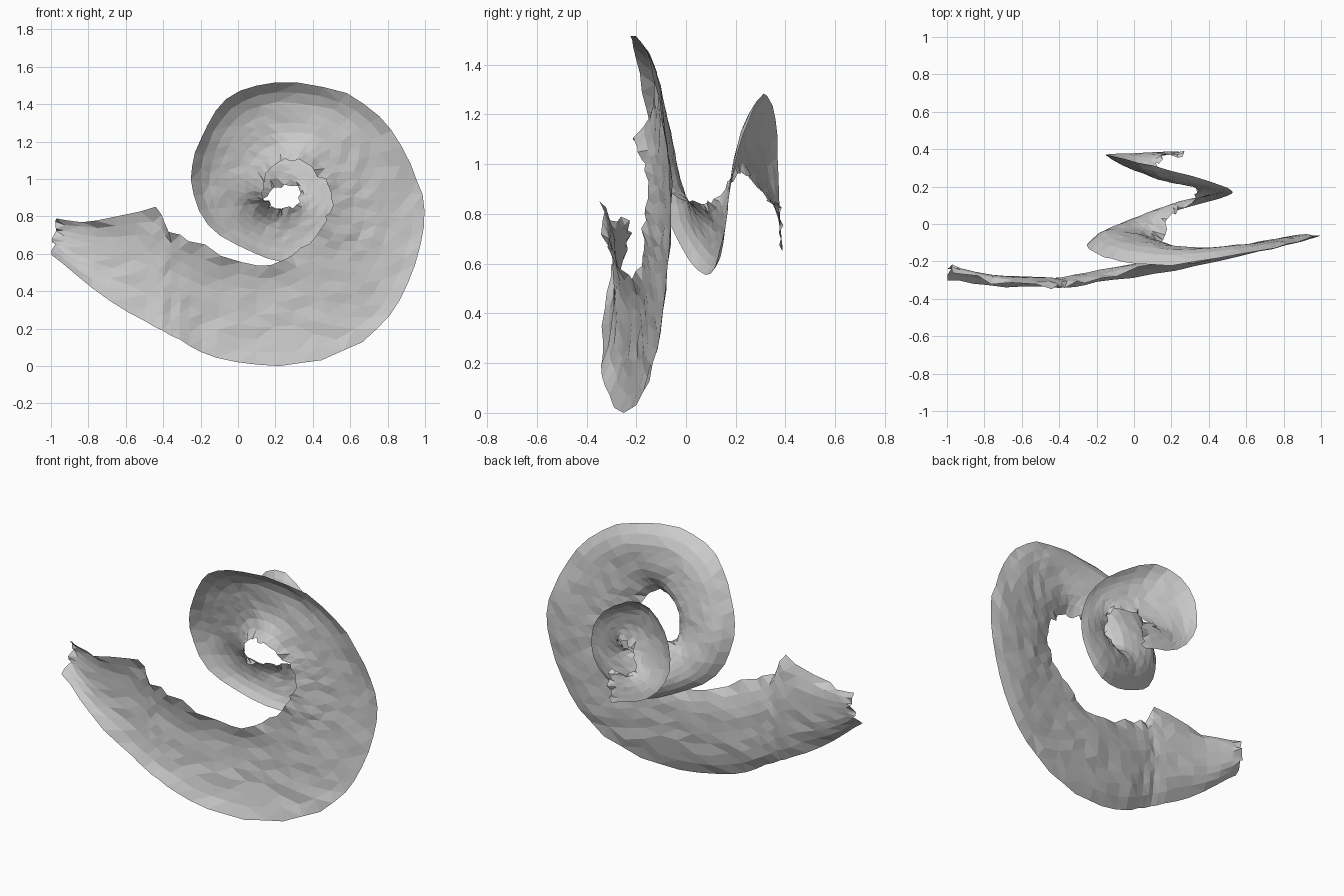
import bpy
import bmesh
import random
from mathutils import Vector

random.seed(4)
ACROSS = 8      # facets over the width of the band
STEPS = 3       # facets between two stations

cube = bpy.data.objects.get("Cube")
if cube:
    bpy.data.objects.remove(cube, do_unlink=True)

# Outer rim of the coil, from the broad open end to the inner tip
outer = [
    (-.99, -.29, .6), (-.78, -.33, .42), (-.5, -.34, .24), (-.36, -.34, .17),
    (-.2, -.31, .08), (.1, -.27, .01), (.45, -.2, .04), (.75, -.13, .2),
    (.91, -.09, .45), (.99, -.06, .75), (.96, -.07, 1), (.82, -.11, 1.26),
    (.58, -.16, 1.46), (.2, -.22, 1.52), (-.06, -.2, 1.43), (-.2, -.16, 1.22),
    (-.25, -.11, 1), (-.16, -.06, .76), (.08, .02, .61), (.32, .1, .56),
    (.5, .15, .72), (.52, .18, .92), (.4, .23, 1.12), (.1, .31, 1.29),
    (-.1, .36, 1.18), (-.15, .37, .95), (0, .38, .74), (.25, .39, .66),
]

# Inner rim, station by station opposite the outer rim
inner = [
    (-.98, -.25, .79), (-.75, -.31, .79), (-.45, -.34, .85), (-.36, -.33, .73),
    (-.18, -.29, .64), (.1, -.22, .54), (.3, -.19, .6), (.42, -.18, .7),
    (.48, -.17, .8), (.5, -.16, .9), (.46, -.17, 1), (.38, -.19, 1.06),
    (.3, -.21, 1.11), (.23, -.18, 1.09), (.17, -.15, 1.05), (.13, -.13, .98),
    (.14, -.1, .9), (.17, -.02, .87), (.2, .05, .84), (.25, .08, .84),
    (.32, .12, .87), (.33, .17, .92), (.3, .21, .97), (.22, .24, .97),
    (.16, .28, .93), (.13, .32, .87), (.16, .36, .85), (.27, .37, .85),
]

# Depth of the hollow at each station, in hundredths; below zero opens rearward
hollow = [4, 5, 5, 5, 5, 4, 3, 3, 3, 3, 3, 4, 6, 8,
          9, 9, 8, 6, 5, 4, 2, 0, -2, -4, -4, -2, 0, 0]


def smooth_path(points, steps):
    """Pass a smooth curve through the points."""
    pts = [Vector(p) for p in points]
    path = []
    for i in range(len(pts) - 1):
        a, b, c, d = (pts[max(0, min(len(pts) - 1, i + k))] for k in (-1, 0, 1, 2))
        for s in range(steps):
            t = s / steps
            path.append(b + (c - a) * t / 2
                        + (a * 2 - b * 5 + c * 4 - d) * t * t / 2
                        + (b * 3 - a - c * 3 + d) * t ** 3 / 2)
    path.append(pts[-1])
    return path


def jitter(amount):
    return Vector(random.uniform(-amount, amount) for _ in range(3))


# Hollow band lofted between the two rims, nearly flat with curled lips
bm = bmesh.new()
rows = []
outer_path = smooth_path(outer, STEPS)
inner_path = smooth_path(inner, STEPS)
depth_path = smooth_path([(0, h / 100, 0) for h in hollow], STEPS)
last = len(outer_path) - 1
for i, (rim, core, depth) in enumerate(zip(outer_path, inner_path, depth_path)):
    row = []
    for k in range(ACROSS + 1):
        t = k / ACROSS
        point = rim.lerp(core, t) + depth * (1 - abs(2 * t - 1) ** 3)
        # Worn surface, with ragged inner edge and ends
        ragged = k == ACROSS or i in (0, last)
        point += jitter(0.014 if ragged else 0.01 * (core - rim).length)
        row.append(bm.verts.new(point))
    rows.append(row)

for low, high in zip(rows, rows[1:]):
    for k in range(ACROSS):
        bm.faces.new((low[k], high[k], high[k + 1], low[k + 1]))

bmesh.ops.triangulate(bm, faces=bm.faces[:], quad_method='SHORT_EDGE')

# Settle the band on the ground
lowest = min(v.co.z for v in bm.verts)
for v in bm.verts:
    v.co.z -= lowest

mesh = bpy.data.meshes.new("coiled_shell")
bm.to_mesh(mesh)
bm.free()
shell = bpy.data.objects.new("coiled_shell", mesh)
bpy.context.scene.collection.objects.link(shell)

# Pale grey surface
grey = bpy.data.materials.new("pale_grey")
grey.use_nodes = True
colour = (0.6, 0.6, 0.6, 1)
grey.diffuse_color = colour
grey.node_tree.nodes["Principled BSDF"].inputs["Base Color"].default_value = colour
mesh.materials.append(grey)
